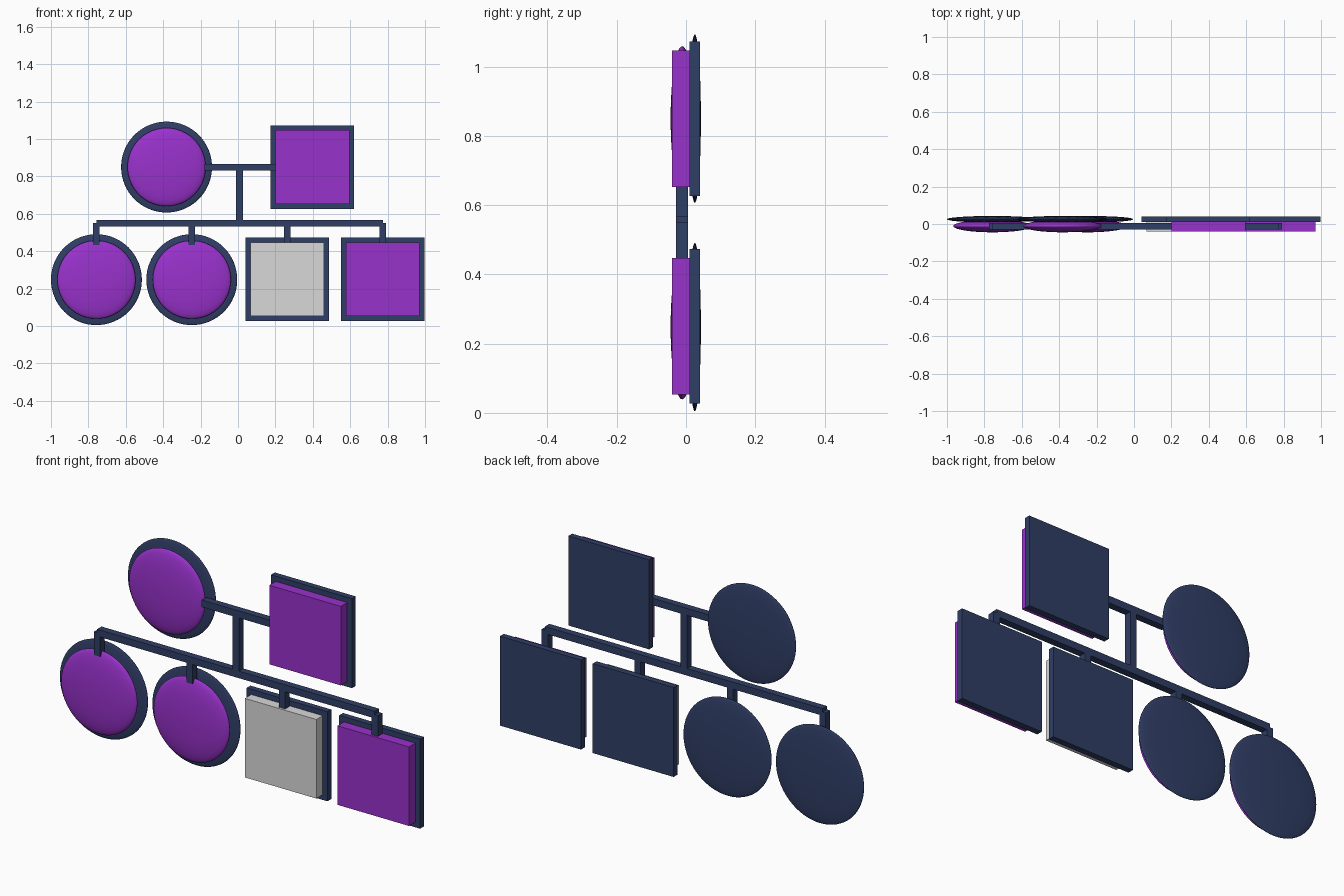
import bpy

if "Cube" in bpy.data.objects:
    bpy.data.objects.remove(bpy.data.objects["Cube"])


def linear(c):
    c /= 255
    return c / 12.92 if c <= 0.04045 else ((c + 0.055) / 1.055) ** 2.4


def material(name, rgb):
    m = bpy.data.materials.new(name)
    m.diffuse_color = (*[linear(c) for c in rgb], 1)
    m.use_nodes = True
    m.node_tree.nodes["Principled BSDF"].inputs["Base Color"].default_value = m.diffuse_color
    return m


navy = material("navy", (48, 62, 102))
purple = material("purple", (153, 50, 204))
grey = material("light grey", (217, 217, 217))


def finish(name, mat, size):
    ob = bpy.context.object
    ob.name = name
    ob.scale = size
    bpy.ops.object.transform_apply(location=False, rotation=False, scale=True)
    ob.data.materials.append(mat)
    return ob


def box(name, mat, loc, size):
    bpy.ops.mesh.primitive_cube_add(size=1, location=loc)
    return finish(name, mat, size)


def lens(name, mat, loc, radius, half_depth):
    bpy.ops.mesh.primitive_uv_sphere_add(segments=64, ring_count=32, radius=1, location=loc)
    finish(name, mat, (radius, half_depth, radius))
    bpy.ops.object.shade_smooth()


def round_node(name, x, z, mat):
    lens(name + "_face", mat, (x, -0.011, z), 0.209, 0.0335)
    lens(name + "_backing", navy, (x, 0.0255, z), 0.243, 0.0175)


def square_node(name, x, z, mat):
    box(name + "_face", mat, (x, -0.015, z), (0.394, 0.05, 0.394))
    box(name + "_backing", navy, (x, 0.0255, z), (0.446, 0.03, 0.446))


T = 0.035  # connector thickness
BAR_Y = -0.0115


def bar(name, x0, x1, z0, z1):
    box(name, navy, ((x0 + x1) / 2, BAR_Y, (z0 + z1) / 2),
        (max(x1 - x0, T), T, max(z1 - z0, T)))


# Upper pair
round_node("upper_round", -0.382, 0.85, purple)
square_node("upper_square", 0.398, 0.85, purple)

# Lower row
xs = (-0.757, -0.247, 0.263, 0.774)
round_node("lower_round_1", xs[0], 0.248, purple)
round_node("lower_round_2", xs[1], 0.248, purple)
square_node("lower_square_1", xs[2], 0.25, grey)
square_node("lower_square_2", xs[3], 0.25, purple)

# Connecting bars
bar("pair_bar", -0.18, 0.21, 0.85, 0.85)
bar("stem", 0.008, 0.008, 0.55, 0.85)
bar("row_bar", xs[0], xs[3], 0.55, 0.55)
for i, x in enumerate(xs):
    bar(f"drop_bar_{i + 1}", x, x, 0.434, 0.55)
